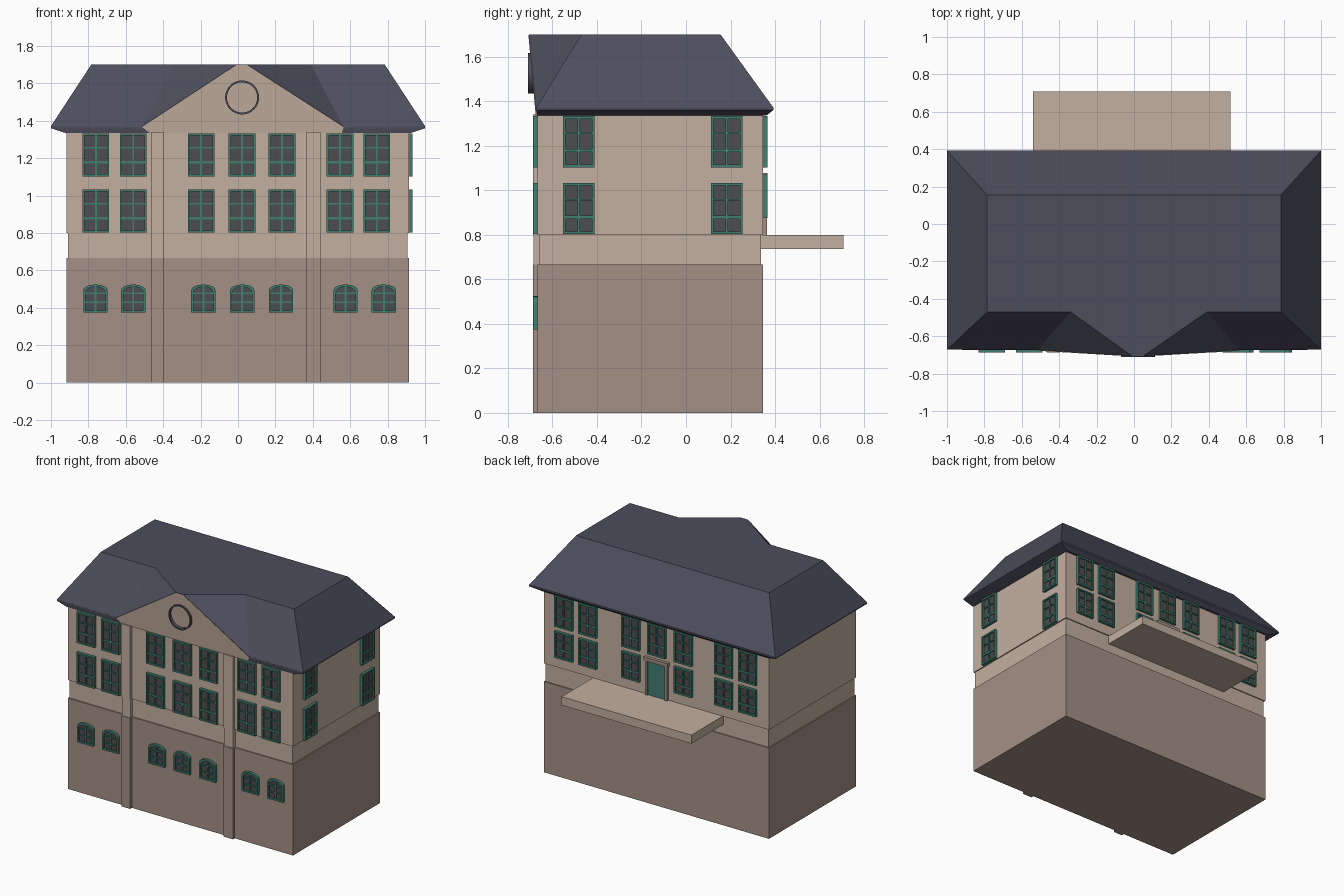
import bpy, bmesh, math

if "Cube" in bpy.data.objects:
    bpy.data.objects.remove(bpy.data.objects["Cube"])


def material(name, rgb):
    m = bpy.data.materials.new(name)
    m.diffuse_color = (*rgb, 1)
    m.use_nodes = True
    m.node_tree.nodes["Principled BSDF"].inputs["Base Color"].default_value = m.diffuse_color
    return m


PLASTER = material("plaster", (0.55, 0.43, 0.35))
STONE = material("stone", (0.37, 0.28, 0.235))
SLATE = material("slate", (0.075, 0.075, 0.11))
GREEN = material("green_paint", (0.055, 0.21, 0.16))
GLASS = material("dark_glass", (0.075, 0.075, 0.08))
TRIM = material("trim", (0.37, 0.27, 0.22))


def finish(bm, name, mat):
    bmesh.ops.recalc_face_normals(bm, faces=bm.faces[:])
    me = bpy.data.meshes.new(name)
    bm.to_mesh(me)
    bm.free()
    me.materials.append(mat)
    ob = bpy.data.objects.new(name, me)
    bpy.context.collection.objects.link(ob)
    return ob


def loft(bm, loops, cap=True, closed=False):
    """Skin a list of equally long point loops."""
    rings = [[bm.verts.new(p) for p in loop] for loop in loops]
    n = len(rings[0])
    pairs = list(zip(rings, rings[1:] + rings[:1])) if closed else list(zip(rings, rings[1:]))
    for a, b in pairs:
        for i in range(n):
            j = (i + 1) % n
            bm.faces.new((a[i], a[j], b[j], b[i]))
    if cap and not closed:
        bm.faces.new(rings[0])
        bm.faces.new(rings[-1])


def rect(x0, x1, y0, y1, z):
    return [(x0, y0, z), (x1, y0, z), (x1, y1, z), (x0, y1, z)]


def box(name, mat, x0, x1, y0, y1, z0, z1):
    bm = bmesh.new()
    loft(bm, [rect(x0, x1, y0, y1, z0), rect(x0, x1, y0, y1, z1)])
    return finish(bm, name, mat)


# Walls in three tiers, each with its stretch of the two front pilasters
for tier, mat, z0, z1, inset in (("base", STONE, 0, 0.667, 0),
                                 ("band", PLASTER, 0.667, 0.80, 0.008),
                                 ("upper", PLASTER, 0.80, 1.34, 0)):
    box(tier + "_wall", mat, -0.916 + inset, 0.914 - inset, -0.667 + inset, 0.345 - inset, z0, z1)
    for side, x0, x1 in (("left", -0.465, -0.395), ("right", 0.365, 0.44)):
        box(f"{tier}_pilaster_{side}", mat, x0, x1, -0.688 + inset / 2, -0.64, z0, z1)

# Rear balcony slab
box("balcony", PLASTER, -0.54, 0.515, 0.30, 0.708, 0.737, 0.80)

# Hipped roof with a flat top running out to the gable peak
bm = bmesh.new()
A, B, C, D = [bm.verts.new(p) for p in rect(-1, 1, -0.672, 0.392, 1.372)]
E, F, G, H = [bm.verts.new(p) for p in rect(-0.785, 0.785, -0.47, 0.155, 1.70)]
VL, VR, PL, PR, GL, GR = [bm.verts.new(p) for p in (
    (-0.34, -0.47, 1.7), (0.39, -0.47, 1.7), (-0.01, -0.706, 1.7),
    (0.05, -0.706, 1.7), (-0.515, -0.674, 1.368), (0.565, -0.674, 1.368))]
for f in ((B, C, G, F), (C, D, H, G), (D, A, E, H), (A, GL, VL, E), (GR, B, F, VR),
          (GL, PL, VL), (PR, GR, VR), (E, VL, VR, F, G, H), (VL, PL, PR, VR),
          (GL, GR, PR, PL)):
    bm.faces.new(f)
finish(bm, "roof", SLATE)

# Sloping eaves below the roof edge
bm = bmesh.new()
loft(bm, [rect(-0.922, 0.922, -0.668, 0.36, 1.335), rect(-1, 1, -0.672, 0.392, 1.36),
          rect(-1, 1, -0.672, 0.392, 1.372)])
finish(bm, "eaves", SLATE)

# Gable panel leaning slightly forward
bm = bmesh.new()
panel = [(-0.47, -0.675, 1.335), (0.555, -0.675, 1.335), (0.565, -0.678, 1.367),
         (0.05, -0.708, 1.698), (-0.01, -0.708, 1.698), (-0.515, -0.678, 1.367)]
loft(bm, [panel, [(0.025 + (x - 0.025) * 0.95, -0.64, 1.34 + (z - 1.34) * 0.9)
                  for x, y, z in panel]])
finish(bm, "gable_panel", PLASTER)


# Round ring ornament on the gable
def circle(r, y, n=32):
    return [(0.022 + r * math.cos(2 * math.pi * i / n), y,
             1.525 + r * math.sin(2 * math.pi * i / n)) for i in range(n)]


bm = bmesh.new()
loft(bm, [circle(0.091, -0.67), circle(0.091, -0.71), circle(0.081, -0.71),
          circle(0.081, -0.67)], closed=True)
finish(bm, "gable_ring", SLATE)


# Window building: local (u across, v up, d outward) mapped on to each facade
FACADES = {"front": lambda u, v, d: (u, -0.667 - d, v),
           "back": lambda u, v, d: (u, 0.345 + d, v),
           "right": lambda u, v, d: (0.914 + d, u, v)}


def outline(cu, z0, w, h, rise, off=0):
    """Window outline, arched when rise > 0."""
    a, top = w / 2 - off, z0 + h - off
    pts = [(cu - a, z0 + off), (cu + a, z0 + off)]
    if rise:
        pts += [(cu + a * math.cos(t), top - rise + rise * math.sin(t))
                for t in [math.pi * i / 8 for i in range(9)]]
    else:
        pts += [(cu + a, top), (cu - a, top)]
    return pts


def window(frame, glass, place, cu, z0, w, h, bars, rise=0):
    def at(pts, d):
        return [place(u, v, d) for u, v in pts]
    out, inn = outline(cu, z0, w, h, rise), outline(cu, z0, w, h, rise, 0.012)
    loft(frame, [at(out, -0.01), at(out, 0.02), at(inn, 0.02), at(inn, -0.01)], closed=True)
    mid = outline(cu, z0, w, h, rise, 0.006)
    loft(glass, [at(mid, -0.01), at(mid, 0.008)])
    strips = [(cu - 0.005, cu + 0.005, z0 + 0.006, z0 + h - 0.006)]
    strips += [(cu - w / 2 + 0.006, cu + w / 2 - 0.006, z0 + h * f - t / 2, z0 + h * f + t / 2)
               for f, t in bars]
    for u0, u1, v0, v1 in strips:
        q = [(u0, v0), (u1, v0), (u1, v1), (u0, v1)]
        loft(frame, [at(q, 0), at(q, 0.016)])


TALL = [(0.33, 0.014), (0.67, 0.008)]
LOW = [(0.36, 0.008), (0.68, 0.008)]
COLS = [-0.76, -0.56, -0.197, 0.022, 0.235, 0.545, 0.742]
BACK = [-0.748, -0.553, -0.225, -0.01, 0.2, 0.55, 0.746]
ARCHED = [-0.762, -0.56, -0.185, 0.022, 0.23, 0.575, 0.78]
# Rows: facade, name, columns, bottom, width, height, bars, arch rise
ROWS = [("front", "upper", COLS, 1.103, 0.143, 0.23, TALL, 0),
        ("front", "middle", COLS, 0.803, 0.143, 0.23, TALL, 0),
        ("front", "arched", ARCHED, 0.375, 0.13, 0.15, LOW, 0.03),
        ("right", "upper", [-0.482, 0.183], 1.103, 0.143, 0.23, TALL, 0),
        ("right", "lower", [-0.482, 0.183], 0.803, 0.143, 0.23, TALL, 0),
        ("back", "upper", BACK, 1.103, 0.143, 0.23, TALL, 0),
        ("back", "lower", BACK[:3] + BACK[4:], 0.875, 0.143, 0.195, TALL, 0)]
for facade, row, cols, z0, w, h, bars, rise in ROWS:
    frame, glass = bmesh.new(), bmesh.new()
    for cu in cols:
        window(frame, glass, FACADES[facade], cu, z0, w, h, bars, rise)
    finish(frame, f"{facade}_{row}_window_frames", GREEN)
    finish(glass, f"{facade}_{row}_window_glass", GLASS)

# Balcony door with jambs and lintel
box("door", GREEN, -0.085, 0.065, 0.33, 0.353, 0.80, 1.05)
for side, x in (("left", -0.10), ("right", 0.06)):
    box(f"door_jamb_{side}", TRIM, x, x + 0.02, 0.33, 0.364, 0.80, 1.05)
box("door_lintel", TRIM, -0.108, 0.088, 0.33, 0.367, 1.05, 1.077)
